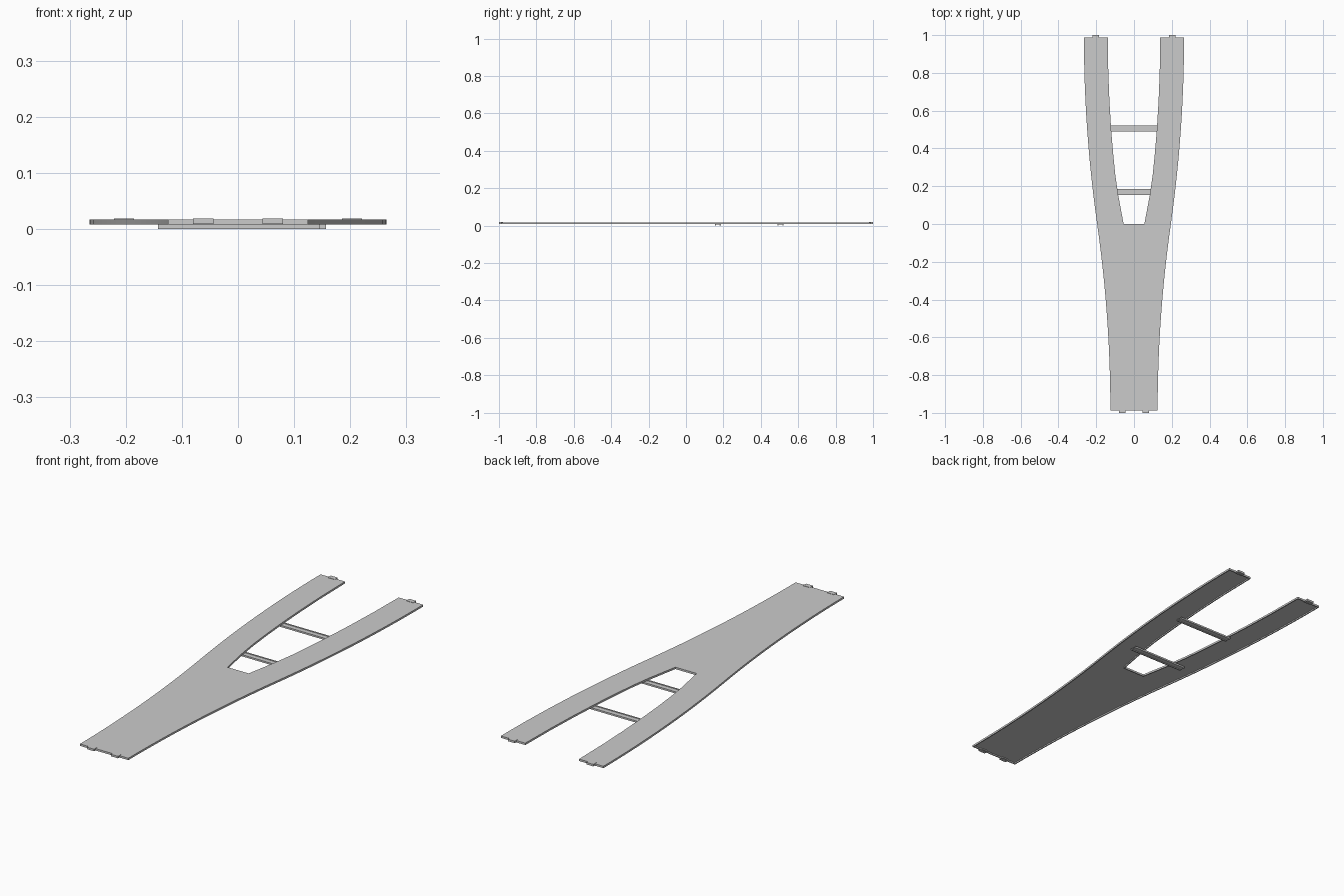
import bpy, bmesh

if "Cube" in bpy.data.objects:
    bpy.data.objects.remove(bpy.data.objects["Cube"])

Z0, Z1, END = 0.008, 0.017, 0.988


def finish(name, bm):
    bmesh.ops.recalc_face_normals(bm, faces=bm.faces)
    mesh = bpy.data.meshes.new(name)
    bm.to_mesh(mesh)
    bm.free()
    ob = bpy.data.objects.new(name, mesh)
    bpy.context.collection.objects.link(ob)
    return ob


def box(name, x, y, z):
    bm = bmesh.new()
    bmesh.ops.create_cube(bm, size=1)
    for v in bm.verts:
        v.co = [a[0] + (c + 0.5) * (a[1] - a[0]) for a, c in zip((x, y, z), v.co)]
    return finish(name, bm)


def extruded(name, pts, place, offset):
    bm = bmesh.new()
    face = bm.faces.new([bm.verts.new(place(p)) for p in pts])
    new = bmesh.ops.extrude_face_region(bm, geom=[face], use_keep_orig=True)["geom"]
    moved = [g for g in new if isinstance(g, bmesh.types.BMVert)]
    bmesh.ops.translate(bm, verts=moved, vec=offset)
    if not face.is_valid or len([f for f in bm.faces if len(f.verts) == len(pts)]) < 2:
        bm.faces.new([v for v in bm.verts if v not in moved])
    bmesh.ops.recalc_face_normals(bm, faces=bm.faces)
    return bm


# Y-shaped deck: curved outer edges, forked opening between the legs
def outer_x(y):
    t = y / END
    return 0.195 + 0.07 * (1 - (1 - abs(t)) ** 2) * (1 if t > 0 else -1)


right = [(outer_x(y), y) for y in [END * (i / 12 - 1) for i in range(25)]]
fork = [(0.139, END), (0.136, 0.8), (0.130, 0.65), (0.121, 0.5),
        (0.111, 0.38), (0.099, 0.26), (0.084, 0.155), (0.055, 0.0)]
half = right + fork
outline = half + [(-x, y) for x, y in reversed(half)]
bm = extruded("deck", outline, lambda p: (p[0], p[1], Z0), (0, 0, Z1 - Z0))

# Shallow recess with a thin rim on the underside
bottom = min(bm.faces, key=lambda f: f.calc_center_median().z)
bmesh.ops.inset_region(bm, faces=[bottom], thickness=0.005, use_even_offset=True)
bottom = max((f for f in bm.faces if f.normal.z < -0.9), key=lambda f: len(f.verts))
inner = bmesh.ops.extrude_discrete_faces(bm, faces=[bottom])["faces"]
bmesh.ops.translate(bm, verts=list({v for f in inner for v in f.verts}), vec=(0, 0, 0.006))
finish("deck", bm)

# Cross braces: grooved beams under the legs
profile = [(-.016, 0), (-.010, 0), (-.010, .003), (.010, .003), (.010, 0), (.016, 0),
           (.016, Z0), (.010, Z0), (.010, .006), (-.010, .006), (-.010, Z0), (-.016, Z0)]
for name, y, x0 in (("inner_brace", 0.17, -0.143), ("outer_brace", 0.505, -0.132)):
    beam = extruded(name, profile, lambda p: (x0, y + p[0], p[1]), (0.289, 0, 0))
    finish(name, beam)

# Joining tabs at every lane end
for s in (-1, 1):
    box("leg_tab", (s * 0.203 - 0.018, s * 0.203 + 0.018), (END - 0.01, 1.0), (0.009, 0.0185))
    box("stem_tab", (s * 0.062 - 0.018, s * 0.062 + 0.018), (-1.0, -END + 0.01), (0.009, 0.0185))
